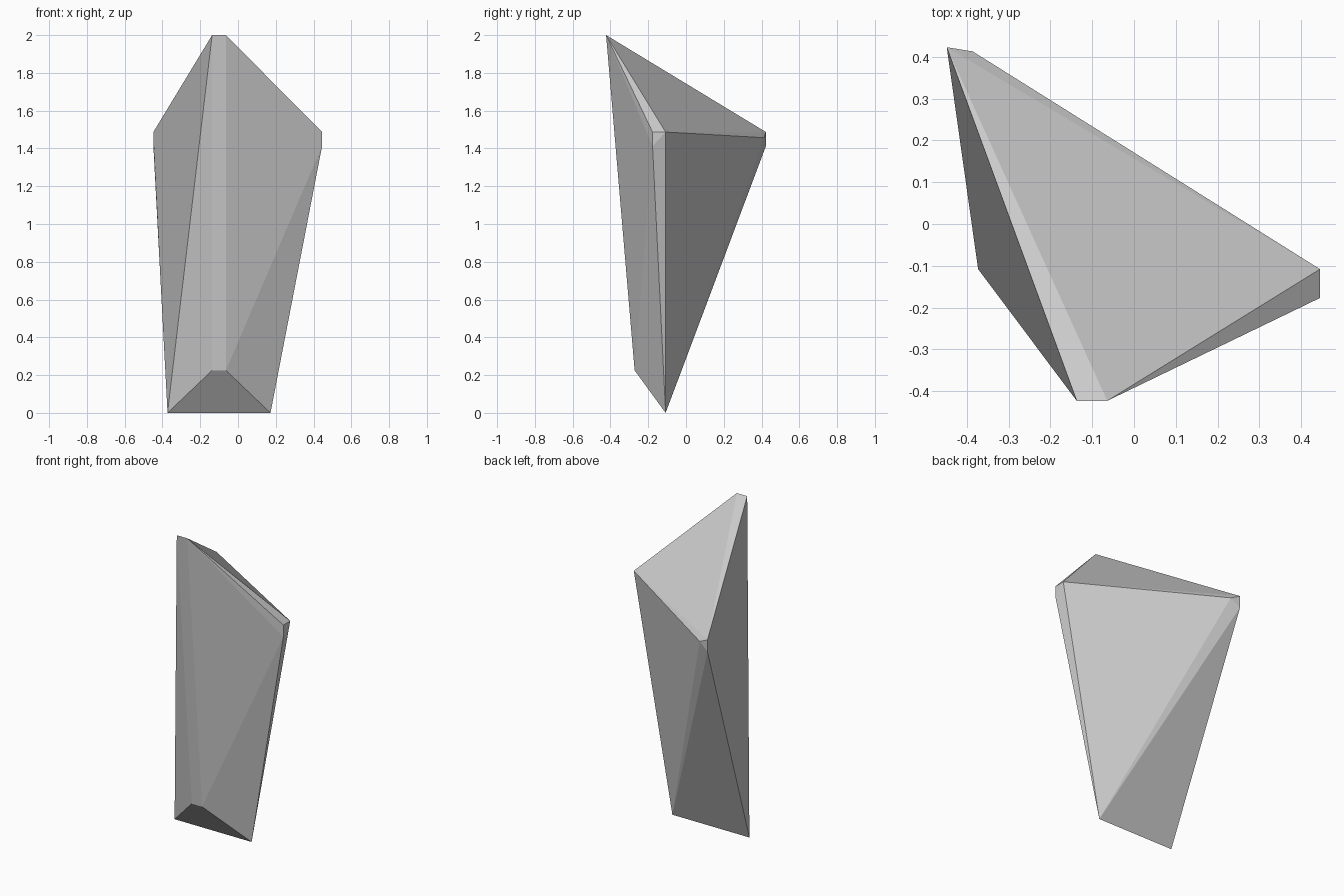
import bpy, bmesh

if "Cube" in bpy.data.objects:
    bpy.data.objects.remove(bpy.data.objects["Cube"])

# Faceted shard: each corner is chipped, the body is the convex skin between them
foot = [(-0.373, -0.108, 0), (0.172, -0.108, 0)]
front_toe = [(x, -0.272, 0.225) for x in (-0.137, -0.064)]
peak = [(x, -0.423, 2) for x in (-0.137, -0.064)]
right_corner = [(0.445, -0.108, 1.487), (0.445, -0.177, 1.487), (0.445, -0.177, 1.412)]
back_corner = [(-0.448, 0.423, 1.487), (-0.448, 0.423, 1.412), (-0.386, 0.413, 1.457)]

bm = bmesh.new()
for co in foot + front_toe + peak + right_corner + back_corner:
    bm.verts.new(co)
bmesh.ops.convex_hull(bm, input=bm.verts[:])
bmesh.ops.recalc_face_normals(bm, faces=bm.faces[:])

mesh = bpy.data.meshes.new("rock_shard")
bm.to_mesh(mesh)
bm.free()
shard = bpy.data.objects.new("rock_shard", mesh)
bpy.context.collection.objects.link(shard)
